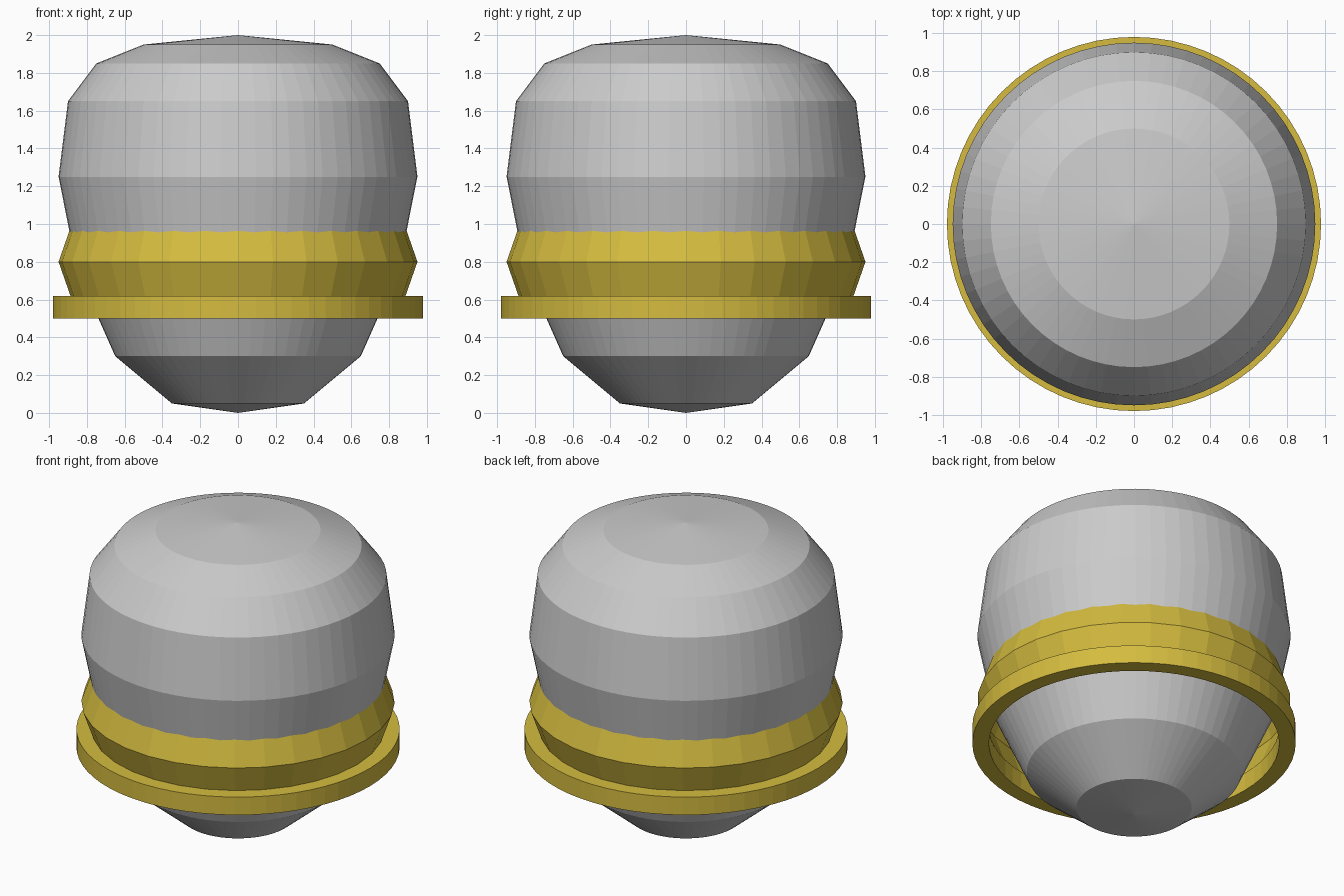
import bpy, math

if "Cube" in bpy.data.objects:
    bpy.data.objects.remove(bpy.data.objects["Cube"])


def lathe(name, profile, sides, closed=False, mat=None):
    """Revolve an (r, z) profile about z; radius 0 becomes a pole."""
    verts, rings, faces = [], [], []
    for r, z in profile:
        start = len(verts)
        if r == 0:
            verts.append((0, 0, z))
            rings.append([start] * sides)
        else:
            for i in range(sides):
                a = 2 * math.pi * i / sides
                verts.append((r * math.cos(a), r * math.sin(a), z))
            rings.append(list(range(start, start + sides)))
    pairs = list(zip(rings, rings[1:]))
    if closed:
        pairs.append((rings[-1], rings[0]))
    for lo, hi in pairs:
        for i in range(sides):
            j = (i + 1) % sides
            faces.append(list(dict.fromkeys((lo[i], lo[j], hi[j], hi[i]))))
    mesh = bpy.data.meshes.new(name)
    mesh.from_pydata(verts, [], faces)
    mesh.update()
    ob = bpy.data.objects.new(name, mesh)
    bpy.context.collection.objects.link(ob)
    if mat:
        mesh.materials.append(mat)
    return ob


gold = bpy.data.materials.new("gold")
gold.diffuse_color = (0.66, 0.50, 0.05, 1)
gold.use_nodes = True
gold.node_tree.nodes["Principled BSDF"].inputs["Base Color"].default_value = gold.diffuse_color

# Faceted capsule body
lathe("body", [(0, 0), (0.35, 0.05), (0.65, 0.30), (0.85, 0.75), (0.95, 1.25),
               (0.90, 1.65), (0.75, 1.85), (0.50, 1.95), (0, 2.0)], 64)

# Bulging band around the waist
lathe("waist_band", [(0.88, 0.60), (0.95, 0.80), (0.88, 1.00)], 32, mat=gold)

# Flat collar ring below the band
lathe("collar_ring", [(0.88, 0.50), (0.98, 0.50), (0.98, 0.62), (0.88, 0.62)],
      64, closed=True, mat=gold)
